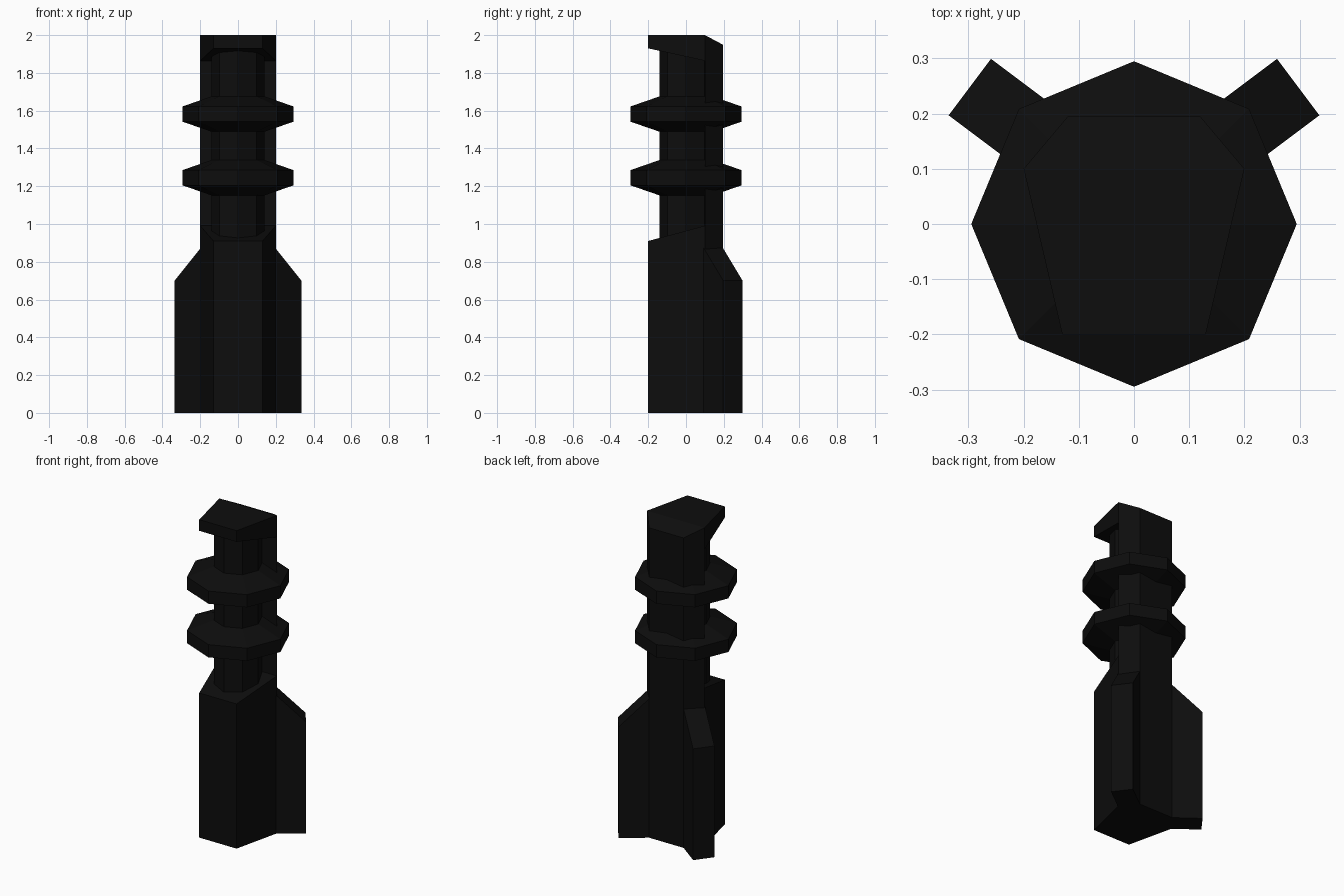
import bpy, bmesh, math

if "Cube" in bpy.data.objects:
    bpy.data.objects.remove(bpy.data.objects["Cube"])

black = bpy.data.materials.new("black")
black.diffuse_color = (0.004, 0.004, 0.004, 1)
black.use_nodes = True
black.node_tree.nodes["Principled BSDF"].inputs["Base Color"].default_value = black.diffuse_color


def finish(name, bm):
    bmesh.ops.recalc_face_normals(bm, faces=bm.faces)
    me = bpy.data.meshes.new(name)
    bm.to_mesh(me)
    bm.free()
    me.materials.append(black)
    ob = bpy.data.objects.new(name, me)
    bpy.context.collection.objects.link(ob)
    return ob


def loft(name, loops):
    """Closed solid through successive vertex loops of equal length."""
    bm = bmesh.new()
    rows = [[bm.verts.new(p) for p in loop] for loop in loops]
    n = len(rows[0])
    for a, b in zip(rows, rows[1:]):
        for i in range(n):
            j = (i + 1) % n
            bm.faces.new((a[i], a[j], b[j], b[i]))
    bm.faces.new(rows[0][::-1])
    bm.faces.new(rows[-1])
    return finish(name, bm)


def prism(name, outline, low, high):
    """Plan outline between two height functions of y."""
    return loft(name, [[(x, y, f(y)) for x, y in outline] for f in (low, high)])


def octagon(r, z):
    return [(r * math.cos(i * math.pi / 4), r * math.sin(i * math.pi / 4), z)
            for i in range(8)]


front = [(-0.13, -0.2), (0.13, -0.2), (0.2, 0.1), (-0.2, 0.1)]
back = [(-0.2, 0.1), (0.2, 0.1), (0.12, 0.195), (-0.12, 0.195)]

# Lower body with sloped shoulder
prism("lower_body", front, lambda y: 0, lambda y: 0.91 + (y + 0.2) * 0.27)

# Full height rear spine with chamfered top
prism("rear_spine", back, lambda y: 0, lambda y: 2.0 - (y - 0.1) * 0.53)

# Overhanging head
prism("head", front, lambda y: 1.93 - (y + 0.2) * 0.22, lambda y: 2.0)

# Round neck
loft("neck", [octagon(0.14, 0.88), octagon(0.14, 1.94)])

# Two tapered collars
for name, z in (("lower_collar", 1.245), ("upper_collar", 1.582)):
    loft(name, [octagon(r, z + h) for r, h in
                ((0.13, -0.097), (0.295, -0.04), (0.295, 0.04), (0.13, 0.097))])

# Rear fins with sloped tops, mirrored left and right
profile = [(0.08, 0), (0.387, 0), (0.387, 0.7), (0.217, 0.87), (0.08, 1.0)]
dx, dy = 0.8, 0.6
for name, s in (("right_fin", 1), ("left_fin", -1)):
    loft(name, [[(s * (dx * d - 0.012 + dy * w), dy * d + 0.016 - dx * w, z)
                 for d, z in profile] for w in (-0.064, 0.064)])
